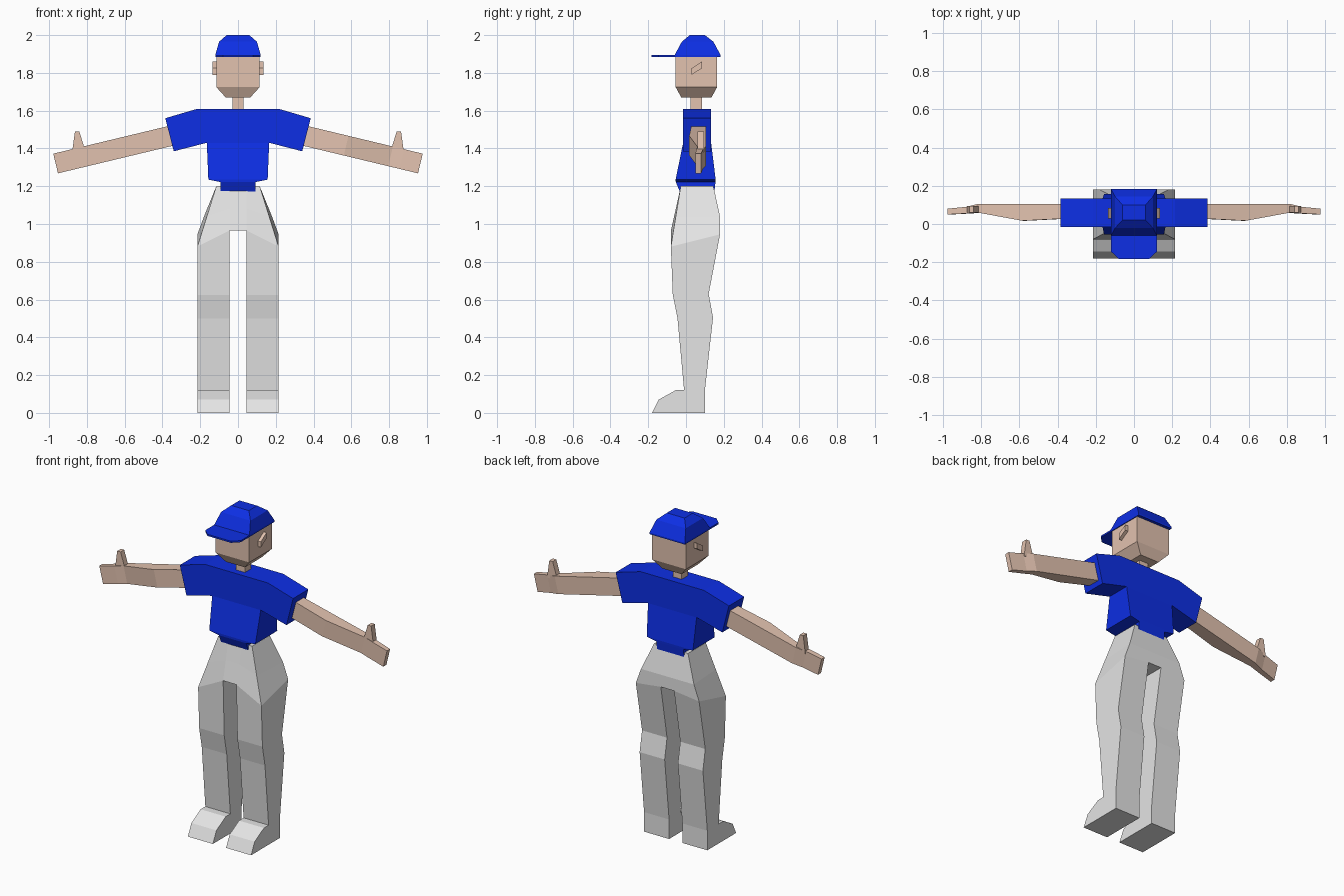
import bpy
import bmesh

cube = bpy.data.objects.get("Cube")
if cube:
    bpy.data.objects.remove(cube, do_unlink=True)


def material(name, rgb):
    m = bpy.data.materials.new(name)
    m.use_nodes = True
    m.diffuse_color = (*rgb, 1)
    bsdf = next(n for n in m.node_tree.nodes if n.type == 'BSDF_PRINCIPLED')
    bsdf.inputs["Base Color"].default_value = (*rgb, 1)
    return m


skin = material("skin", (0.76, 0.54, 0.43))
blue = material("blue cloth", (0.004, 0.028, 0.78))
white = material("white cloth", (0.78, 0.78, 0.78))


def loft(name, rings, mat, mirror=False, caps=(True, True), extra=()):
    """Skin a list of equal-length point rings; optionally mirror across x."""
    bm = bmesh.new()
    loops = [[bm.verts.new(p) for p in ring] for ring in rings]
    n = len(loops[0])
    for a, b in zip(loops, loops[1:]):
        for i in range(n):
            j = (i + 1) % n
            bm.faces.new((a[i], a[j], b[j], b[i]))
    if caps[0]:
        bm.faces.new(loops[0][::-1])
    if caps[1]:
        bm.faces.new(loops[-1])
    for face in extra:
        bm.faces.new([loops[-1][i] for i in face])
    bmesh.ops.recalc_face_normals(bm, faces=bm.faces)
    mesh = bpy.data.meshes.new(name)
    bm.to_mesh(mesh)
    bm.free()
    mesh.materials.append(mat)
    obj = bpy.data.objects.new(name, mesh)
    bpy.context.collection.objects.link(obj)
    if mirror:
        mod = obj.modifiers.new("Mirror", 'MIRROR')
        mod.use_mirror_merge = False
    return obj


def rect(hx, y0, y1, z):
    return [(-hx, y0, z), (hx, y0, z), (hx, y1, z), (-hx, y1, z)]


def along_y(profile, y0, y1):
    return [[(x, y, z) for x, z in profile] for y in (y0, y1)]


def along_x(profile, x0, x1):
    return [[(x, y, z) for y, z in profile] for x in (x0, x1)]


# Head, neck and ears
loft("head", [rect(0.065, -0.025, 0.135, 1.67), rect(0.115, -0.055, 0.165, 1.725),
              rect(0.115, -0.055, 0.165, 1.89)], skin)
loft("neck", [rect(0.03, 0.025, 0.085, 1.58), rect(0.03, 0.025, 0.085, 1.69)], skin)
ear = [(0.03, 1.79), (0.085, 1.825), (0.085, 1.86), (0.03, 1.825)]
loft("ears", along_x(ear, 0.105, 0.135), skin, mirror=True)

# Cap
loft("cap_crown", [rect(0.12, -0.06, 0.183, 1.885), rect(0.12, -0.06, 0.183, 1.895),
                   rect(0.1, -0.022, 0.145, 1.965), rect(0.06, 0.02, 0.1, 2.0)], blue)
brim = [(0.12, -0.04), (0.12, -0.145), (0.08, -0.183),
        (-0.08, -0.183), (-0.12, -0.145), (-0.12, -0.04)]
loft("cap_brim", [[(x, y, z) for x, y in brim] for z in (1.885, 1.895)], blue)

# Shirt: shoulders with sleeves, body and tucked hem
right_half = [(0.165, 1.43), (0.34, 1.385), (0.385, 1.56), (0.215, 1.61)]
shoulders = right_half + [(-x, z) for x, z in reversed(right_half)]
loft("shirt_shoulders", along_y(shoulders, -0.015, 0.133), blue)
loft("shirt_body", [rect(0.165, -0.015, 0.133, 1.43), rect(0.157, -0.055, 0.157, 1.235),
                    rect(0.092, -0.054, 0.156, 1.222), rect(0.092, -0.032, 0.15, 1.17)],
     blue, caps=(False, True))


# Arms with flat hands
def arm_ring(x, y0, y1):
    top, low = 1.517 - 0.24 * (x - 0.375), 1.413 - 0.24 * (x - 0.375)
    return [(x, y0, top), (x, y1, top), (x - 0.025, y1, low), (x - 0.025, y0, low)]


loft("arms", [arm_ring(0.33, 0.03, 0.105), arm_ring(0.585, 0.017, 0.105),
              arm_ring(0.82, 0.06, 0.105), arm_ring(0.88, 0.055, 0.09),
              arm_ring(0.978, 0.05, 0.08)], skin, mirror=True)
thumb = [(0.81, 1.39), (0.875, 1.38), (0.875, 1.405), (0.863, 1.49), (0.84, 1.49), (0.817, 1.415)]
loft("thumbs", along_y(thumb, 0.06, 0.095), skin, mirror=True)


# Trousers: hips as rings running round the front and then the back
def hip_ring(front, back):
    (fx, fy, fz, fiz), (bx, by, bz, biz) = front, back
    return [(-fx, fy, fz), (-0.045, fy, fiz), (0.045, fy, fiz), (fx, fy, fz),
            (bx, by, bz), (0.045, by, biz), (-0.045, by, biz), (-bx, by, bz)]


loft("hips", [hip_ring((0.115, -0.028, 1.2, 1.2), (0.115, 0.145, 1.2, 1.2)),
              hip_ring((0.165, -0.054, 1.04, 1.08), (0.18, 0.18, 1.04, 1.04)),
              hip_ring((0.215, -0.08, 0.88, 0.965), (0.215, 0.18, 0.945, 0.965))],
     white, caps=(True, False), extra=[(1, 2, 5, 6)])

# Legs with feet: one side profile, its top edge higher on the inner side
leg = [(0.12, 0.63), (0.143, 0.505), (0.1, 0.12), (0.1, 0), (-0.18, 0),
       (-0.145, 0.07), (-0.055, 0.12), (-0.01, 0.12), (-0.045, 0.5), (-0.07, 0.625)]
inner = [(-0.08, 0.965), (0.18, 0.965)] + leg
outer = [(-0.08, 0.88), (0.18, 0.945)] + leg
loft("legs", [along_x(inner, 0.045, 0.045)[0], along_x(outer, 0.215, 0.215)[0]],
     white, mirror=True)
